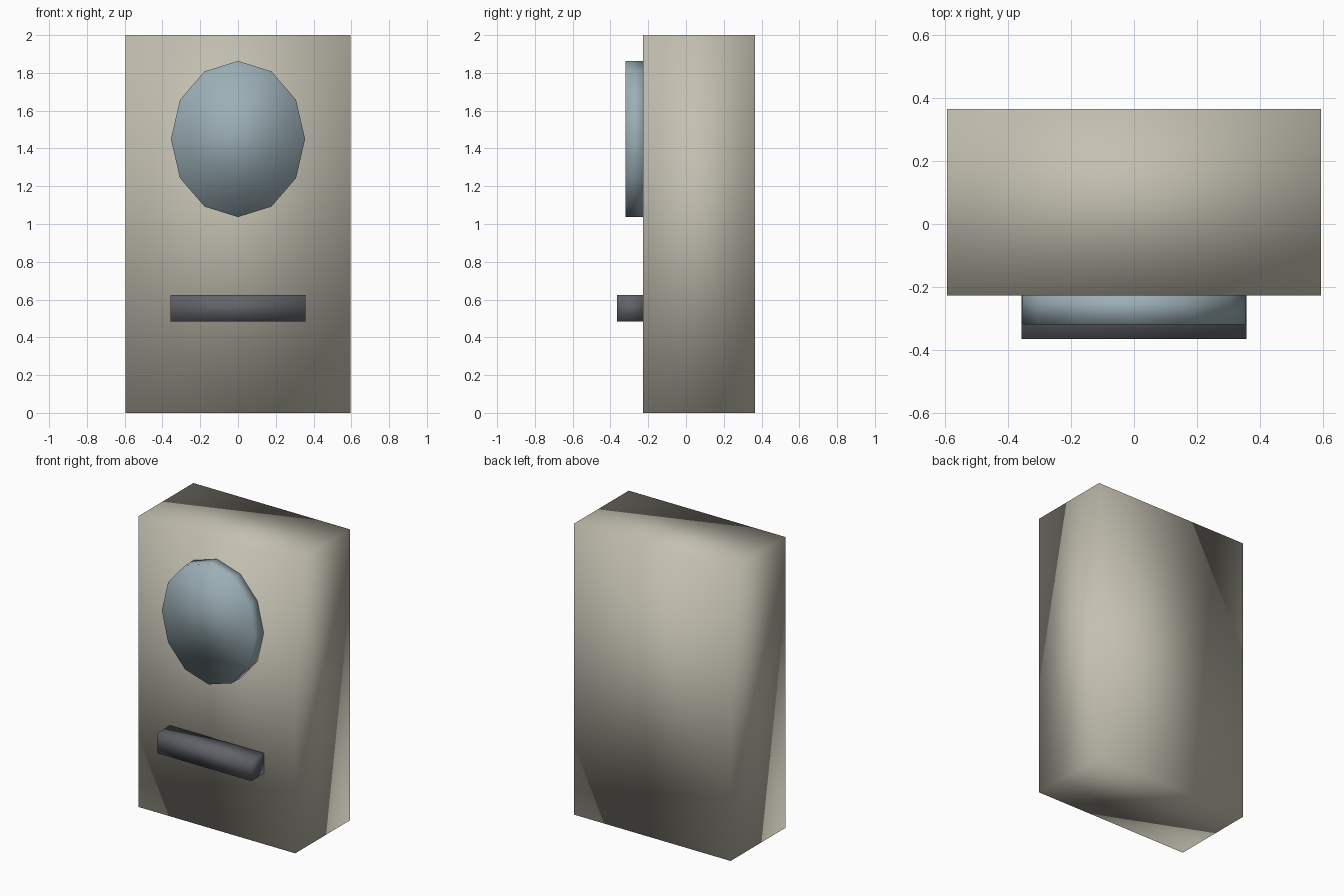
import bpy
import math

cube = bpy.data.objects.get("Cube")
if cube:
    bpy.data.objects.remove(cube, do_unlink=True)


def material(name, color):
    m = bpy.data.materials.new(name)
    m.use_nodes = True
    m.diffuse_color = (*color, 1)
    m.node_tree.nodes["Principled BSDF"].inputs["Base Color"].default_value = (*color, 1)
    return m


def finish(name, scale, mat):
    ob = bpy.context.object
    ob.name = ob.data.name = name
    ob.scale = scale
    bpy.ops.object.transform_apply(location=False, rotation=True, scale=True)
    bpy.ops.object.shade_smooth()  # soft shading across every edge
    ob.data.materials.append(mat)
    return ob


def box(name, x, y, z, mat):
    bpy.ops.mesh.primitive_cube_add(size=1, location=[sum(r) / 2 for r in (x, y, z)])
    return finish(name, [r[1] - r[0] for r in (x, y, z)], mat)


cream = material("warm_cream", (0.55, 0.53, 0.44))
glass = material("pale_blue_glass", (0.33, 0.43, 0.47))
metal = material("dark_grey_metal", (0.12, 0.125, 0.14))

# Main cabinet
box("cabinet_body", (-0.595, 0.595), (-0.228, 0.365), (0, 2), cream)

# Oval twelve-sided window, standing proud of the front
bpy.ops.mesh.primitive_cylinder_add(vertices=12, radius=1, depth=0.11,
                                    location=(0, -0.265, 1.45),
                                    rotation=(math.pi / 2, 0, 0))
finish("oval_window", (0.355, 0.413, 1), glass)

# Handle bar below the window
box("handle_bar", (-0.357, 0.357), (-0.365, -0.21), (0.485, 0.625), metal)
